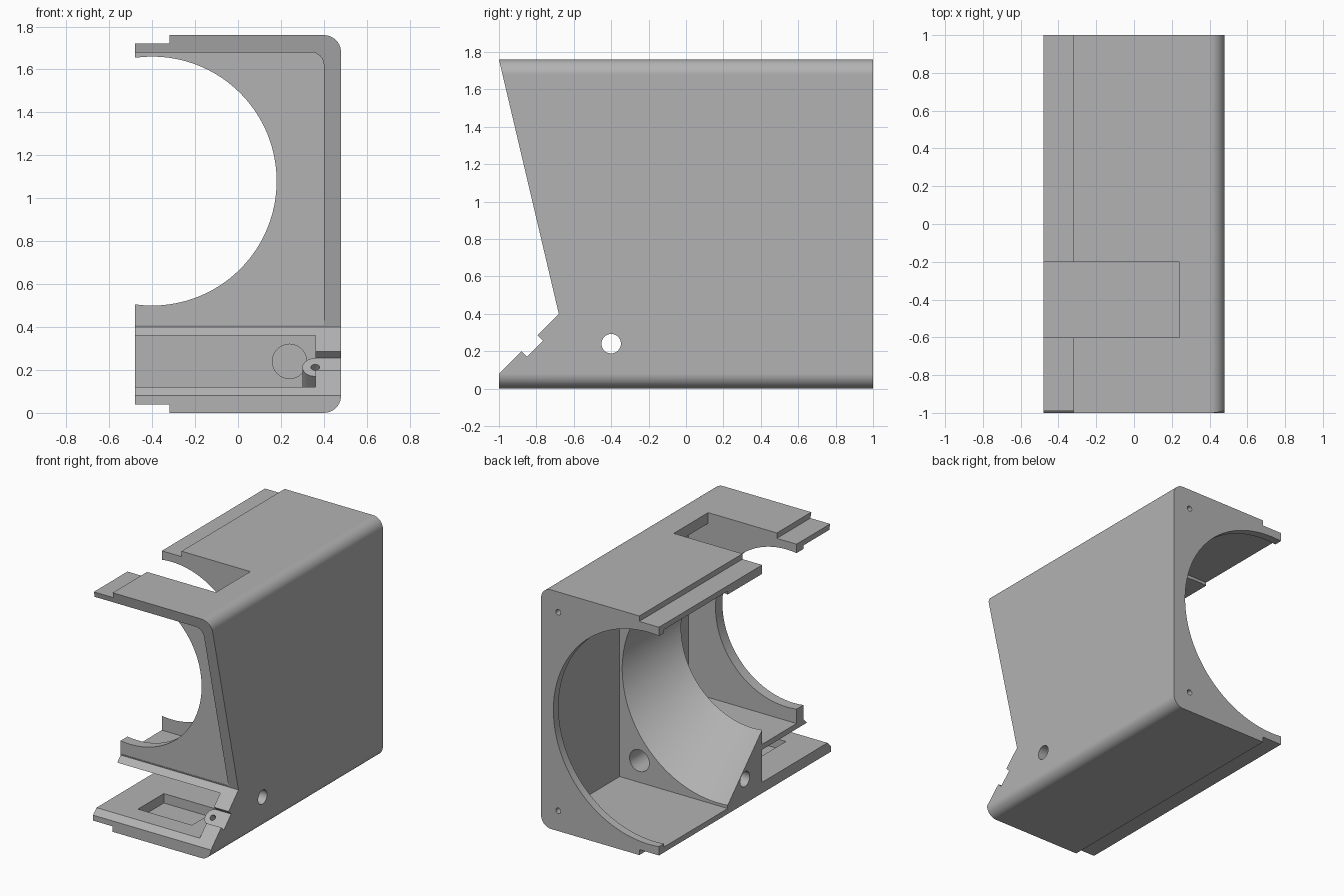
import bpy, bmesh, math
from mathutils import Vector, Matrix

old = bpy.data.objects.get("Cube")
if old:
    bpy.data.objects.remove(old, do_unlink=True)

grey = bpy.data.materials.new("plain_grey")
grey.use_nodes = True
grey.diffuse_color = (0.45, 0.45, 0.45, 1)
grey.node_tree.nodes["Principled BSDF"].inputs["Base Color"].default_value = (0.45, 0.45, 0.45, 1)


def loft(name, start, end):
    """Closed solid between two matching loops of points."""
    bm = bmesh.new()
    a = [bm.verts.new(p) for p in start]
    b = [bm.verts.new(p) for p in end]
    n = len(a)
    bm.faces.new(a)
    bm.faces.new(b[::-1])
    for i in range(n):
        j = (i + 1) % n
        bm.faces.new((a[j], a[i], b[i], b[j]))
    bmesh.ops.recalc_face_normals(bm, faces=bm.faces[:])
    mesh = bpy.data.meshes.new(name)
    bm.to_mesh(mesh)
    bm.free()
    mesh.materials.append(grey)
    obj = bpy.data.objects.new(name, mesh)
    bpy.context.collection.objects.link(obj)
    return obj


def box(x0, x1, y0, y1, z0, z1):
    loop = [(x0, z0), (x1, z0), (x1, z1), (x0, z1)]
    return prism_y("box_cutter", loop, y0, y1)


def prism_y(name, loop, y0, y1):
    return loft(name, [(x, y0, z) for x, z in loop], [(x, y1, z) for x, z in loop])


def prism_x(name, loop, x0, x1):
    return loft(name, [(x0, y, z) for y, z in loop], [(x1, y, z) for y, z in loop])


def circle(cx, cz, r, n=32):
    return [(cx + r * math.cos(math.tau * i / n), cz + r * math.sin(math.tau * i / n))
            for i in range(n)]


def corner(cx, cz, r, start, n=10):
    return [(cx + r * math.cos(math.radians(start + 90 * i / n)),
             cz + r * math.sin(math.radians(start + 90 * i / n))) for i in range(n + 1)]


def rod(name, base, direction, length, r):
    """Cylinder from a base point along a direction."""
    turn = Vector(direction).to_track_quat('Z', 'Y').to_matrix().to_4x4()
    place = Matrix.Translation(base) @ turn
    ring = circle(0, 0, r)
    return loft(name, [place @ Vector((x, y, 0)) for x, y in ring],
                [place @ Vector((x, y, length)) for x, y in ring])


def combine(obj, tool, operation='DIFFERENCE'):
    mod = obj.modifiers.new("cut", 'BOOLEAN')
    mod.operation = operation
    mod.solver = 'EXACT'
    mod.object = tool
    bpy.context.view_layer.objects.active = obj
    bpy.ops.object.modifier_apply(modifier=mod.name)
    bpy.data.objects.remove(tool, do_unlink=True)


# Outer block with rounded edges on its closed side
outline = [(-0.48, 0)] + corner(0.4, 0.08, 0.08, -90) + corner(0.4, 1.68, 0.08, 0) + [(-0.48, 1.76)]
shell = prism_y("housing_half", outline, -1, 1)

# Slanted front and 45 degree lower edge
side = [(-1, -0.1), (1.1, -0.1), (1.1, 1.9), (-1.033, 1.9), (-0.68, 0.4), (-1, 0.08)]
combine(shell, prism_x("side_profile", side, -1, 1), 'INTERSECT')

# Rear chamber, middle chamber and front recess
combine(shell, box(-0.6, 0.4, 0.2, 0.94, 0.08, 1.68))
combine(shell, box(-0.6, 0.4, -0.6, -0.2, 0.4, 1.68))
recess = [(-0.6, 0.41), (0.4, 0.41)] + corner(0.34, 1.62, 0.06, 0) + [(-0.6, 1.68)]
combine(shell, prism_y("front_recess", recess, -1.2, -0.68))

# Round openings in the back and front panels
combine(shell, prism_y("back_opening", circle(-0.4, 0.88, 0.78, 96), 0.9, 1.1))
combine(shell, prism_y("front_opening", circle(-0.4, 1.08, 0.58, 96), -0.8, -0.5))


# Funnel through the middle block
def funnel_ring(t):
    y = -0.2 + 0.4 * t
    return [(x, y, z) for x, z in circle(-0.4, 1.08 - 0.2 * t, 0.58 + 0.2 * t, 96)]


combine(shell, loft("funnel", funnel_ring(-0.05), funnel_ring(1.05)))

# Top window and stepped joining lips
combine(shell, box(-0.6, 0.24, -0.6, -0.2, 1.6, 1.9))
combine(shell, box(-0.6, -0.32, -1.1, 1.1, 1.72, 1.9))
combine(shell, box(-0.6, -0.32, -1.1, 1.1, -0.1, 0.04))

# Lower front pocket with a sunken tray
combine(shell, box(-0.6, 0.36, -1.2, -0.2, 0.12, 0.36))
combine(shell, box(-0.24, 0.2, -0.82, -0.52, 0.05, 0.2))

# Groove across the pocket's side wall
groove = [(-0.765, 0.255), (-0.85, 0.17), (-0.95, 0.27), (-0.865, 0.355)]
combine(shell, prism_x("groove", groove, 0.34, 0.6))

# Slanted boss in the groove with its pilot hole
inward = Vector((0, 1, -1)).normalized()
top = Vector((0.36, -0.8075, 0.2125))
combine(shell, rod("boss", top, inward, 0.18, 0.06), 'UNION')
combine(shell, rod("pilot_hole", top - inward * 0.05, inward, 0.14, 0.02))

# Cable bores and joining pin bore
combine(shell, rod("side_bore", (0.3, -0.4, 0.24), (1, 0, 0), 0.3, 0.052))
combine(shell, rod("cable_bore", (0.24, -0.25, 0.24), (0, 1, 0), 0.5, 0.08))
combine(shell, rod("pin_bore", (-0.6, 0, 0.22), (1, 0, 0), 0.4, 0.055))

# Screw holes in the back panel
for z in (0.15, 1.61):
    combine(shell, rod("screw_hole", (0.34, 0.9, z), (0, 1, 0), 0.2, 0.02))

# Smooth curves, crisp edges
bpy.ops.object.select_all(action='DESELECT')
shell.select_set(True)
bpy.context.view_layer.objects.active = shell
bpy.ops.object.shade_smooth_by_angle(angle=math.radians(20))
weighted = shell.modifiers.new("weighted_normals", 'WEIGHTED_NORMAL')
weighted.keep_sharp = True
